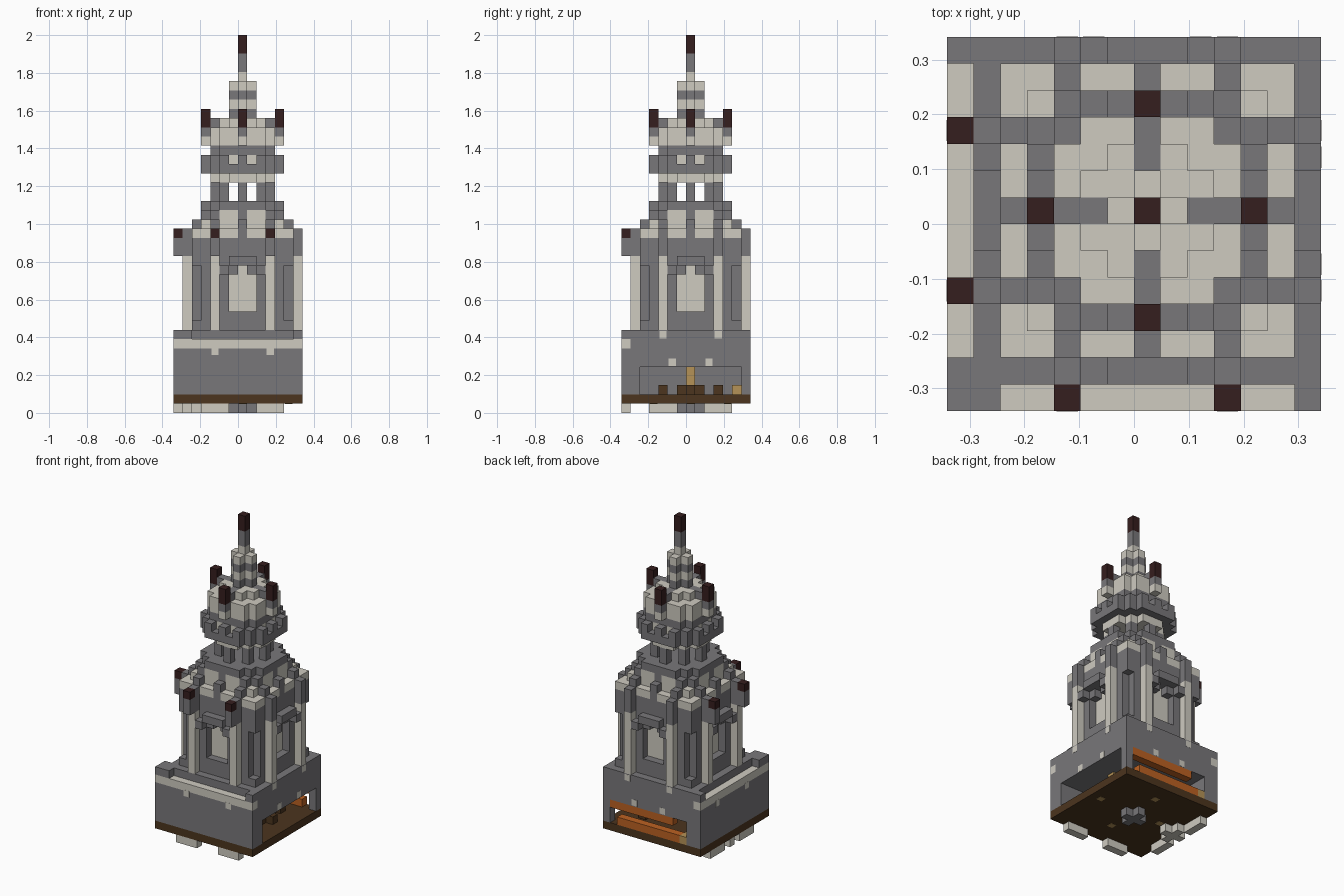
import bpy
import bmesh

cube = bpy.data.objects.get("Cube")
if cube:
    bpy.data.objects.remove(cube)

V = 2 / 41  # edge of one block
COLORS = {
    "dark_stone": (0.19, 0.185, 0.195),
    "light_stone": (0.62, 0.595, 0.53),
    "dark_red": (0.036, 0.013, 0.013),
    "brown_wood": (0.072, 0.035, 0.013),
    "orange_wood": (0.50, 0.12, 0.016),
    "tan_wood": (0.46, 0.29, 0.095),
}
NAMES = list(COLORS)
DARK, LIGHT, RED, BROWN, ORANGE, TAN = range(len(NAMES))
MATS = []
for name, rgb in COLORS.items():
    mat = bpy.data.materials.new(name)
    mat.use_nodes = True
    mat.diffuse_color = (*rgb, 1)
    bsdf = mat.node_tree.nodes["Principled BSDF"]
    bsdf.inputs["Base Color"].default_value = (*rgb, 1)
    bsdf.inputs["Roughness"].default_value = 0.9
    MATS.append(mat)

grid = {}  # block position -> (part, colour)


def span(a):
    return range(a[0], a[1] + 1) if isinstance(a, tuple) else range(a, a + 1)


def box(part, color, u, v, k):
    """Fill a range of blocks; no colour carves them away."""
    for x in span(u):
        for y in span(v):
            for z in span(k):
                if color is None:
                    grid.pop((x, y, z), None)
                else:
                    grid[x, y, z] = (part, color)


def sides(part, color, along, out, k):
    """Repeat a box on all four sides of the tower, mirrored about its axis."""
    for a in span(along):
        for r in span(out):
            for s in (-1, 1):
                for t in (-1, 1):
                    box(part, color, s * a, t * r, k)
                    box(part, color, t * r, s * a, k)


def tier(part, color, r, cut, k):
    """Square tier of radius r with its corners stepped off."""
    for x in range(-r, r + 1):
        for y in range(-r, r + 1):
            if abs(x) + abs(y) <= cut:
                box(part, color, x, y, k)


FULL = (-7, 6)

# Feet
box("feet", DARK, (-1, 1), 0, 0)
box("feet", DARK, 0, (-1, 1), 0)
box("feet", LIGHT, (-7, -5), 0, 0)
box("feet", LIGHT, -6, (-1, 1), 0)
for a in ((-4, -2), (2, 4)):
    box("feet", LIGHT, a, -7, 0)
    box("feet", LIGHT, -7, a, 0)

# Floor and hollow base with openings to the back and one side
box("floor", BROWN, FULL, FULL, 1)
box("base", DARK, FULL, FULL, (2, 7))
box("base", None, (-5, 6), (-5, 5), (2, 4))
box("base", None, (-5, 5), (-5, 6), (2, 4))

# Pale ledge and the raised rim
box("ledge", LIGHT, FULL, -7, 7)
box("ledge", LIGHT, -7, FULL, 7)
box("rim", DARK, (-6, 6), (-6, 6), 8)
for x, y in ((-7, -7), (-7, -6), (-6, -7), (-7, 6), (6, -7)):
    box("rim", DARK, x, y, 8)

# Furnishings in the base
box("log", ORANGE, (-4, 4), 6, 2)
box("log", TAN, -5, (5, 6), 2)
box("lintel", ORANGE, (-3, 5), 6, 4)
for y in (-3, 3):
    box("stools", BROWN, 3, y, 2)
box("table", BROWN, (2, 4), 0, 2)
box("table", BROWN, 3, (-1, 1), 2)
box("table_post", TAN, 3, 0, (3, 4))

# Main tower with stepped corners
tier("tower_body", DARK, 5, 9, (9, 18))
for z in (9, 16, 17, 18):
    tier("tower_body", DARK, 5, 10, z)

# Arched recessed windows with hoods
sides("windows", None, (0, 1), 5, (11, 14))
sides("windows", None, 0, 5, 15)
sides("windows", LIGHT, (0, 1), 4, (11, 14))
sides("windows", LIGHT, 0, 4, 15)
sides("window_hoods", DARK, 2, 6, 15)
sides("window_hoods", DARK, (0, 1), 6, 16)

# Pillars, brackets and small lamps
sides("pillars", LIGHT, 3, 6, (9, 16))
sides("brackets", DARK, 3, 6, (17, 19))
for y in (-3, 3):
    for x, w in ((-7, y), (y, -7)):
        box("brackets", DARK, x, w, (17, 18))
        box("lamps", RED, x, w, 19)

# Stepped roof with ribs
tier("lower_roof", LIGHT, 5, 10, 19)
tier("lower_roof", LIGHT, 4, 8, 20)
for a in (0, 3):
    sides("roof_ribs", DARK, a, 5, (19, 20))
    sides("roof_ribs", DARK, a, 4, (20, 21))
tier("drum", DARK, 4, 6, (21, 22))
sides("drum_panels", LIGHT, (1, 2), 4, (20, 21))

# Open belfry
sides("belfry_columns", DARK, 0, 3, (23, 24))
sides("belfry_columns", DARK, 2, 2, (23, 24))
tier("belfry_ceiling", LIGHT, 3, 4, 25)

# Upper gallery
tier("gallery", DARK, 4, 6, 26)
tier("gallery", DARK, 3, 5, (27, 28))
sides("gallery_arches", LIGHT, 1, 3, 27)
sides("gallery_blocks", DARK, 0, 4, 27)
sides("gallery_blocks", DARK, 2, 4, 27)
sides("gallery_blocks", DARK, 3, 3, 27)

# Upper roof with four arms that carry the finials
tier("upper_roof", LIGHT, 3, 5, (29, 30))
sides("upper_arms", LIGHT, 0, 4, 29)
sides("upper_arms", DARK, 0, (3, 4), 30)
sides("corner_finials", RED, 0, 4, (31, 32))

# Spire
tier("spire", LIGHT, 2, 3, 31)
sides("spire", DARK, 0, (2, 3), 31)
for z in range(32, 36):
    tier("spire", LIGHT if z % 2 else DARK, 1, 1, z)
box("spire", LIGHT, 0, 0, 36)
box("spire", DARK, 0, 0, (37, 38))
box("spire_tip", RED, 0, 0, (39, 40))

# Each block face: outward step and its four corners
FACES = []
for axis in range(3):
    for side in (0, 1):
        step = [0, 0, 0]
        step[axis] = 2 * side - 1
        ring = []
        for b, c in ((0, 0), (1, 0), (1, 1), (0, 1)):
            p = [0, 0, 0]
            p[axis], p[(axis + 1) % 3], p[(axis + 2) % 3] = side, b, c
            ring.append(p)
        FACES.append((step, ring if side else ring[::-1]))


def finish(name, bm):
    mesh = bpy.data.meshes.new(name)
    bm.to_mesh(mesh)
    bm.free()
    for mat in MATS:
        mesh.materials.append(mat)
    bpy.context.scene.collection.objects.link(bpy.data.objects.new(name, mesh))


def build(part):
    """Skin the exposed faces of one part."""
    bm = bmesh.new()
    for pos, (owner, color) in grid.items():
        if owner != part:
            continue
        for step, ring in FACES:
            if tuple(p + s for p, s in zip(pos, step)) in grid:
                continue
            verts = [bm.verts.new([(p + c) * V for p, c in zip(pos, q)]) for q in ring]
            bm.faces.new(verts).material_index = color
    bmesh.ops.remove_doubles(bm, verts=bm.verts, dist=V / 100)
    finish(part, bm)


for part in dict.fromkeys(owner for owner, _ in grid.values()):
    build(part)


def plates(name, color, centres, axis):
    """Thin square plates facing along one axis, centred in block units."""
    bm = bmesh.new()
    size = [0.8 * V] * 3
    size[axis] = 0.002
    for centre in centres:
        verts = bmesh.ops.create_cube(bm, size=1)["verts"]
        bmesh.ops.scale(bm, vec=size, verts=verts)
        bmesh.ops.translate(bm, vec=[c * V for c in centre], verts=verts)
    for face in bm.faces:
        face.material_index = color
    finish(name, bm)


# Small pale studs on the base walls: pillar drops and spots over the openings
STUDS = [(-7, 3, 6.7), (7, 2, 5.5), (7, 3, 8.5)]
spots = [(out, s * a + 0.5, z) for out, a, z in STUDS for s in (-1, 1)]
plates("side_studs", LIGHT, spots, 0)
plates("front_back_studs", LIGHT, [(y, x, z) for x, y, z in spots], 1)

# Pegs under the floor
pegs = [(5, 0), (-4, 0), (0, 4), (0, -4)]
plates("floor_pegs", TAN, [(x + 0.5, y + 0.5, 1) for x, y in pegs], 2)
